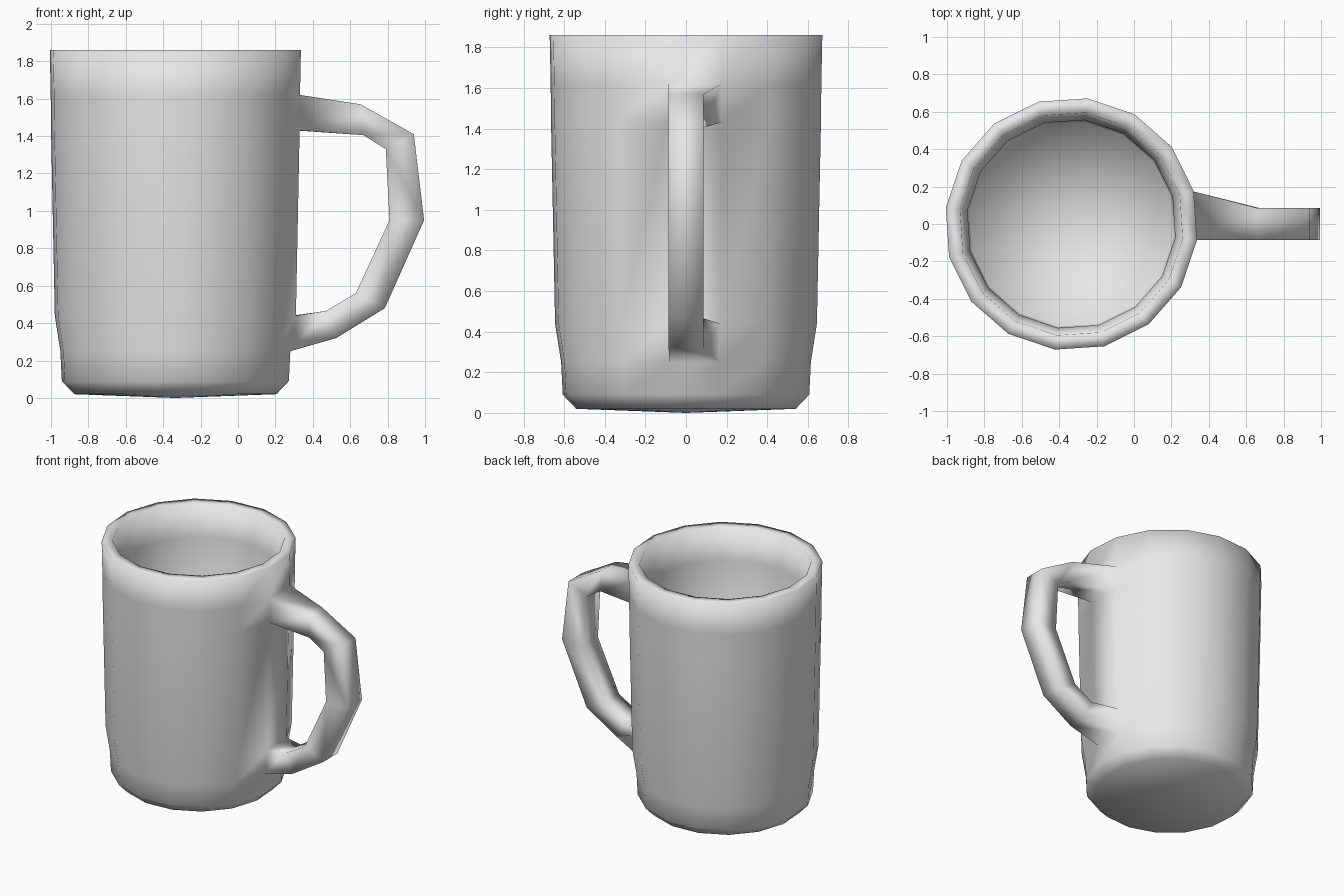
import bpy, bmesh, math

old = bpy.data.objects.get("Cube")
if old:
    bpy.data.objects.remove(old, do_unlink=True)

SIDES, CENTRE_X, START = 16, -0.335, math.radians(-7.4)
# Outer wall up, over the rim and down the inside: (radius, height)
PROFILE = [(0.545, 0.02), (0.612, 0.09), (0.62, 0.25), (0.65, 0.44), (0.67, 1.43),
           (0.672, 1.62), (0.677, 1.86), (0.60, 1.86), (0.56, 1.62), (0.55, 0.14)]
LOW, HIGH = 2, 4          # wall bands that carry the handle roots
# Handle stations from top to bottom: outer x, z and inner x, z
HANDLE = [(0.655, 1.57, 0.67, 1.405), (0.94, 1.41, 0.79, 1.33), (0.995, 0.95, 0.81, 0.95),
          (0.785, 0.48, 0.63, 0.56), (0.525, 0.32, 0.47, 0.465)]
HALF_WIDTH = 0.086

bm = bmesh.new()


def ring(radius, z):
    step = 2 * math.pi / SIDES
    return [bm.verts.new((CENTRE_X + radius * math.cos(START + i * step),
                          radius * math.sin(START + i * step), z)) for i in range(SIDES)]


def bridge(a, b, skip_first=False):
    n = len(a)
    for i in range(1 if skip_first else 0, n):
        j = (i + 1) % n
        bm.faces.new((a[i], a[j], b[j], b[i]))


def fan(loop, z):
    tip = bm.verts.new((CENTRE_X, 0, z))
    for i, v in enumerate(loop):
        bm.faces.new((v, loop[(i + 1) % len(loop)], tip))


# Cup wall, left open where the handle joins
rings = [ring(r, z) for r, z in PROFILE]
for k in range(len(rings) - 1):
    bridge(rings[k], rings[k + 1], k in (LOW, HIGH))

# Underside and inner floor
fan(rings[0], 0.0)
fan(rings[-1], 0.12)

# Handle grown out of the two wall openings
def root(outer, inner):
    return [outer[0], outer[1], inner[1], inner[0]]


loops = [root(rings[HIGH + 1], rings[HIGH])]
for ox, oz, ix, iz in HANDLE:
    corners = [(ox, -HALF_WIDTH, oz), (ox, HALF_WIDTH, oz),
               (ix, HALF_WIDTH, iz), (ix, -HALF_WIDTH, iz)]
    loops.append([bm.verts.new(c) for c in corners])
loops.append(root(rings[LOW], rings[LOW + 1]))
for a, b in zip(loops, loops[1:]):
    bridge(a, b)

bmesh.ops.recalc_face_normals(bm, faces=bm.faces)
for f in bm.faces:
    f.smooth = True
mesh = bpy.data.meshes.new("mug")
bm.to_mesh(mesh)
bm.free()
mug = bpy.data.objects.new("mug", mesh)
bpy.context.collection.objects.link(mug)

# Plain pale glaze
mat = bpy.data.materials.new("pale_grey_glaze")
mat.use_nodes = True
colour = (0.8, 0.8, 0.8, 1)
mat.diffuse_color = colour
mat.node_tree.nodes["Principled BSDF"].inputs["Base Color"].default_value = colour
mesh.materials.append(mat)
